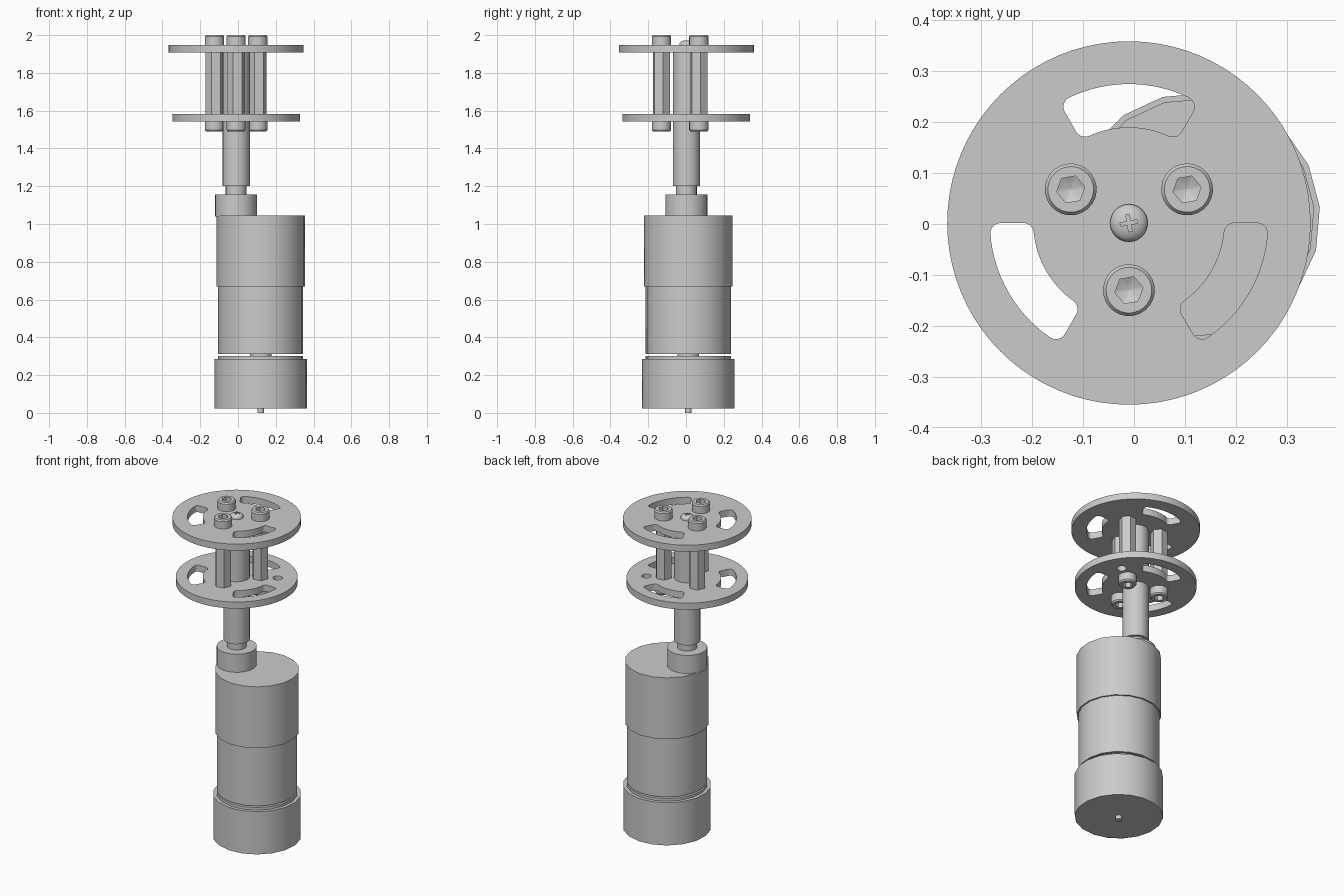
import bpy, bmesh
from math import sin, cos, asin, pi, radians, tau

cube = bpy.data.objects.get("Cube")
if cube:
    bpy.data.objects.remove(cube)

grey = bpy.data.materials.new("machined grey")
grey.use_nodes = True
grey.diffuse_color = (0.6, 0.6, 0.6, 1)
grey.node_tree.nodes["Principled BSDF"].inputs["Base Color"].default_value = grey.diffuse_color

AXIS = (-0.01, 0.002)      # wheel and output shaft axis
MOTOR = (0.12, 0.012)      # motor axis
TILT = radians(10)         # turn of the hexagons and the cross slot


def finish(name, bm):
    bmesh.ops.recalc_face_normals(bm, faces=bm.faces)
    mesh = bpy.data.meshes.new(name)
    bm.to_mesh(mesh)
    bm.free()
    obj = bpy.data.objects.new(name, mesh)
    bpy.context.collection.objects.link(obj)
    mesh.materials.append(grey)
    return obj


def hexagon(radius):
    """Radius of a hexagon as a function of the angle from a corner."""
    return lambda a: radius * cos(pi / 6) / cos(a % (pi / 3) - pi / 6)


def lathe(name, centre, profile, segs=32, turn=0.0):
    """Closed turned part; a radius may be a number or a function of angle."""
    bm = bmesh.new()
    rings = []
    for r, z in profile:
        ring = []
        for i in range(segs):
            a = tau * i / segs
            rad = r(a + 1e-6) if callable(r) else r
            ring.append(bm.verts.new((centre[0] + rad * cos(a + turn),
                                      centre[1] + rad * sin(a + turn), z)))
        rings.append(ring)
    for lo, hi in zip(rings, rings[1:]):
        for i in range(segs):
            j = (i + 1) % segs
            bm.faces.new((lo[i], lo[j], hi[j], hi[i]))
    bm.faces.new(rings[0])
    bm.faces.new(rings[-1])
    bmesh.ops.remove_doubles(bm, verts=bm.verts, dist=1e-5)
    return finish(name, bm)


def arc(cx, cy, r, a0, a1, n):
    return [(cx + r * cos(a0 + (a1 - a0) * i / n),
             cy + r * sin(a0 + (a1 - a0) * i / n)) for i in range(n + 1)]


def circle(r, n, cx=0, cy=0):
    return arc(cx, cy, r, 0, tau, n)[:-1]


def slot(mid, inner=0.188, outer=0.273, half=pi / 6, c=0.02):
    """Curved window with rounded corners, centred on angle mid."""
    ao = half - asin(c / (outer - c))
    ai = half - asin(c / (inner + c))
    pts = arc(0, 0, outer, mid - ao, mid + ao, 16)

    def corner(rad, at, start, end):
        return arc(rad * cos(mid + at), rad * sin(mid + at), c, mid + start, mid + end, 5)
    pts += corner(outer - c, ao, ao, half + pi / 2)
    pts += corner(inner + c, ai, half + pi / 2, ai + pi)
    pts += arc(0, 0, inner, mid + ai, mid - ai, 16)
    pts += corner(inner + c, -ai, pi - ai, 1.5 * pi - half)
    pts += corner(outer - c, -ao, -half - pi / 2, -ao)
    return pts


def plate(name, loops, z0, z1):
    """Flat plate from an outer loop and hole loops."""
    curve = bpy.data.curves.new(name, "CURVE")
    curve.dimensions = "2D"
    curve.fill_mode = "BOTH"
    curve.extrude = (z1 - z0) / 2
    for loop in loops:
        spline = curve.splines.new("POLY")
        spline.points.add(len(loop) - 1)
        for p, (x, y) in zip(spline.points, loop):
            p.co = (x + AXIS[0], y + AXIS[1], 0, 1)
        spline.use_cyclic_u = True
    tmp = bpy.data.objects.new("temporary", curve)
    bpy.context.collection.objects.link(tmp)
    bpy.context.view_layer.update()
    mesh = tmp.evaluated_get(bpy.context.evaluated_depsgraph_get()).to_mesh()
    bm = bmesh.new()
    bm.from_mesh(mesh)
    bpy.data.objects.remove(tmp)
    bmesh.ops.remove_doubles(bm, verts=bm.verts, dist=1e-5)
    bmesh.ops.translate(bm, verts=bm.verts, vec=(0, 0, (z0 + z1) / 2))
    return finish(name, bm)


# Motor: rear pin, rear can, gap, body and gearbox
lathe("motor_rear_pin", MOTOR, [(0.018, 0), (0.018, 0.03)], 16)
lathe("motor_body", MOTOR, [
    (0.246, 0.024), (0.246, 0.286), (0.226, 0.286), (0.226, 0.302), (0.058, 0.302),
    (0.058, 0.311), (0.226, 0.311), (0.226, 0.67), (0.235, 0.67), (0.235, 1.046)],
    18, radians(5))

# Output boss, shaft and coupling
lathe("output_boss", AXIS, [(0.111, 1.04), (0.111, 1.157)], 32)
lathe("output_shaft", AXIS, [(0.055, 1.15), (0.055, 1.21)], 24)
lathe("shaft_coupling", AXIS, [(0.073, 1.2), (0.073, 1.908)], 18)

# Wheel discs with three curved windows; the lower one has a small hole
windows = [slot(radians(a)) for a in (90, 210, 330)]
small_hole = circle(0.027, 20, 0.228 * cos(pi / 6), 0.228 * sin(pi / 6))
plate("upper_disc", [circle(0.357, 80)] + windows, 1.907, 1.947)
plate("lower_disc", [circle(0.338, 80)] + windows + [small_hole], 1.543, 1.583)

# Hex standoffs with socket bolts above and below
for i, angle in enumerate((30, 150, 270), 1):
    a = radians(angle)
    spot = (AXIS[0] + 0.132 * cos(a), AXIS[1] + 0.132 * sin(a))
    lathe(f"standoff_{i}", spot, [(0.048, 1.58), (0.048, 1.91)], 6, TILT)
    for side, base, up in (("upper", 1.946, 1), ("lower", 1.544, -1)):
        head = [(0.051, 0), (0.051, 0.046), (0.045, 0.054),
                (hexagon(0.028), 0.054), (hexagon(0.028), 0.026), (0.0, 0.014)]
        bolt = lathe(f"{side}_bolt_{i}", spot,
                     [(r, base + up * z) for r, z in head[:-1]] + [(0.001, base + up * 0.014)],
                     24, TILT)

# Domed centre screw with a cross slot
dome = [(0.037 * cos(t * pi / 14), 1.952 + 0.021 * sin(t * pi / 14)) for t in range(7)]
screw = lathe("centre_screw", AXIS, [(0.037, 1.94)] + dome, 32)
w, l = 0.0035, 0.017
cross = []
for k in range(4):
    q = TILT + k * pi / 2
    for x, y in ((w, -w), (l, -w), (l, w)):
        cross.append((x * cos(q) - y * sin(q), x * sin(q) + y * cos(q)))
cutter = plate("cross_cutter", [cross], 1.96, 1.99)
cutter.hide_render = True
cut = screw.modifiers.new("cross slot", "BOOLEAN")
cut.operation = "DIFFERENCE"
cut.object = cutter
bpy.context.view_layer.objects.active = screw
bpy.ops.object.modifier_apply(modifier=cut.name)
bpy.data.objects.remove(cutter)

# Smooth the round walls, keep the edges sharp
for obj in bpy.context.scene.objects:
    obj.select_set(obj.type == "MESH")
bpy.context.view_layer.objects.active = screw
bpy.ops.object.shade_smooth_by_angle(angle=radians(30))
